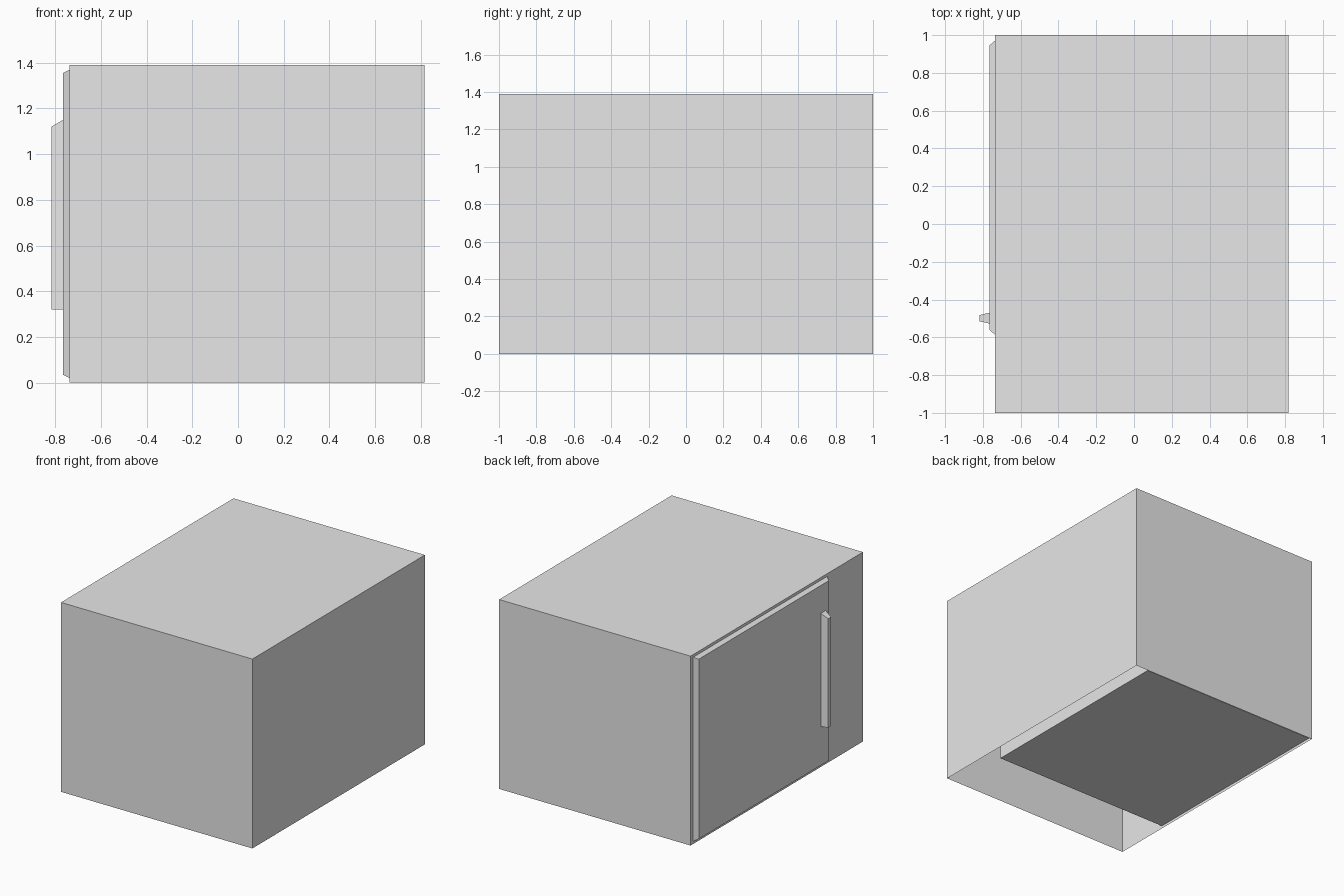
import bpy
import bmesh

cube = bpy.data.objects.get("Cube")
if cube:
    bpy.data.objects.remove(cube, do_unlink=True)

# One plain grey for every part
grey = bpy.data.materials.new("light_grey")
grey.use_nodes = True
grey.diffuse_color = (0.8, 0.8, 0.8, 1)
grey.node_tree.nodes["Principled BSDF"].inputs["Base Color"].default_value = (0.8, 0.8, 0.8, 1)


def loft(name, sections, open_bottom=False):
    """Join rectangles (x, y0, y1, z0, z1), listed towards -x, and cap both ends."""
    bm = bmesh.new()
    loops = [[bm.verts.new((x, y, z)) for y, z in ((y0, z0), (y1, z0), (y1, z1), (y0, z1))]
             for x, y0, y1, z0, z1 in sections]
    bm.faces.new(loops[0])
    bm.faces.new(loops[-1][::-1])
    for n, (a, b) in enumerate(zip(loops, loops[1:])):
        for i in range(4):
            if open_bottom and n == 0 and i == 0:
                continue
            j = (i + 1) % 4
            bm.faces.new((a[i], b[i], b[j], a[j]))
    mesh = bpy.data.meshes.new(name)
    bm.to_mesh(mesh)
    bm.free()
    mesh.materials.append(grey)
    obj = bpy.data.objects.new(name, mesh)
    bpy.context.collection.objects.link(obj)
    return obj


FACE = -0.737    # plane of the door opening
DOOR = -0.766    # outer plane of the door

# Casing shell with no underside, folding inwards to form the oven cavity
loft("casing", [
    (0.817, -1.0, 1.0, 0.0, 1.39),
    (FACE, -1.0, 1.0, 0.0, 1.39),
    (FACE, -0.585, 0.97, 0.02, 1.37),
    (0.693, -0.585, 0.97, 0.02, 1.37),
], open_bottom=True)

# Door panel with chamfered edges
loft("door", [
    (FACE, -0.585, 0.97, 0.02, 1.37),
    (DOOR, -0.56, 0.945, 0.035, 1.355),
])

# Tapered upright handle with a flat lower end
loft("door_handle", [
    (DOOR, -0.527, -0.47, 0.32, 1.15),
    (-0.817, -0.515, -0.482, 0.32, 1.12),
])
